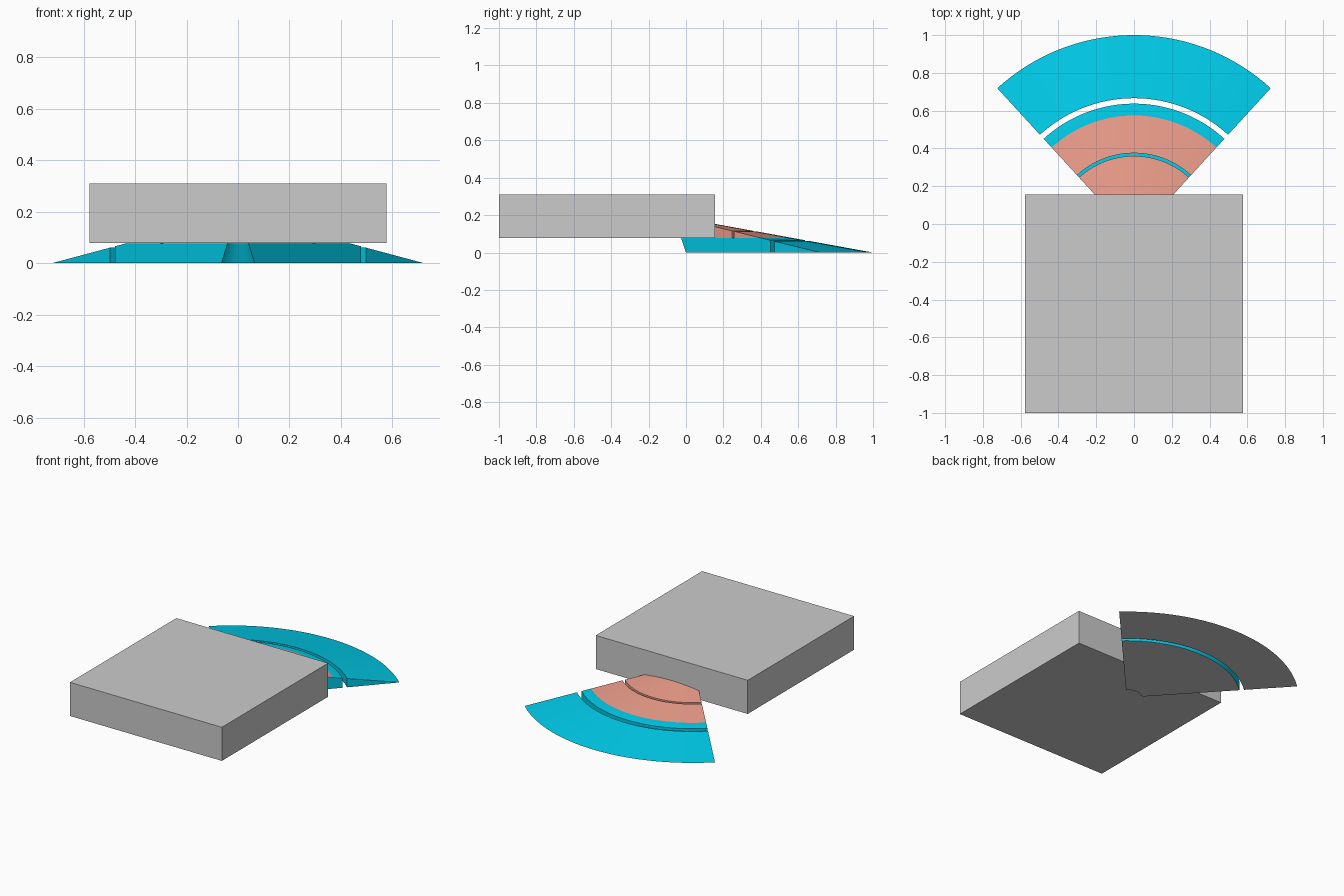
import bpy, bmesh, math

if "Cube" in bpy.data.objects:
    bpy.data.objects.remove(bpy.data.objects["Cube"])

CENTRE_Y = -0.071           # axis of the fan
HALF = math.radians(42.5)   # half opening angle
STEPS = 48
RIM = 1.071                 # outer radius of the sloped top
SLOPE = 0.181
LAYER = 0.077               # height where the upper layer rests on the lower


def material(name, color):
    m = bpy.data.materials.new(name)
    m.diffuse_color = (*color, 1)
    m.use_nodes = True
    m.node_tree.nodes["Principled BSDF"].inputs["Base Color"].default_value = m.diffuse_color
    return m


def top(r):
    return (RIM - r) * SLOPE


def bore(z):
    return 0.096 - 0.46 * z


def sector(name, profile, mat):
    """Sweep a closed (radius, height) profile through the fan angle."""
    bm = bmesh.new()
    rings = []
    for i in range(STEPS + 1):
        a = -HALF + 2 * HALF * i / STEPS
        rings.append([bm.verts.new((r * math.sin(a), CENTRE_Y + r * math.cos(a), z))
                      for r, z in profile])
    n = len(profile)
    for a, b in zip(rings, rings[1:]):
        for j in range(n):
            k = (j + 1) % n
            bm.faces.new((a[j], a[k], b[k], b[j]))
    bm.faces.new(rings[0])
    bm.faces.new(rings[-1][::-1])
    bmesh.ops.recalc_face_normals(bm, faces=bm.faces[:])
    me = bpy.data.meshes.new(name)
    me.materials.append(mat)
    me.materials.append(None)
    # grey underside
    for f in bm.faces:
        if f.normal.z < -0.99:
            f.material_index = 1
    bm.to_mesh(me)
    bm.free()
    ob = bpy.data.objects.new(name, me)
    bpy.context.collection.objects.link(ob)
    bpy.context.view_layer.objects.active = ob
    bpy.ops.object.select_all(action='DESELECT')
    ob.select_set(True)
    bpy.ops.object.shade_smooth_by_angle(angle=math.radians(20))
    return ob


cyan = material("cyan", (0.0, 0.6, 0.82))
pink = material("pink", (0.82, 0.33, 0.25))

# Lower layer: outer wedge and flat-topped inner base
sector("outer_wedge", [(0.737, 0), (RIM, 0), (0.737, top(0.737))], cyan)
edge = RIM - LAYER / SLOPE
sector("inner_base", [(bore(0), 0), (0.708, 0), (0.708, top(0.708)),
                      (edge, LAYER), (bore(LAYER), LAYER)], cyan)

# Upper layer: two sloped rings with a narrow slit between
sector("upper_outer_ring", [(0.446, LAYER), (edge, LAYER), (0.446, top(0.446))], pink)
sector("upper_inner_ring", [(bore(LAYER), LAYER), (0.431, LAYER), (0.431, top(0.431)),
                            (0.015, top(0.015))], pink)

# Block covering the tip of the fan
bpy.ops.mesh.primitive_cube_add(size=1, location=(0, -0.4225, 0.1935))
block = bpy.context.object
block.name = "block"
block.scale = (1.155, 1.155, 0.231)
bpy.ops.object.transform_apply(location=False, rotation=False, scale=True)
